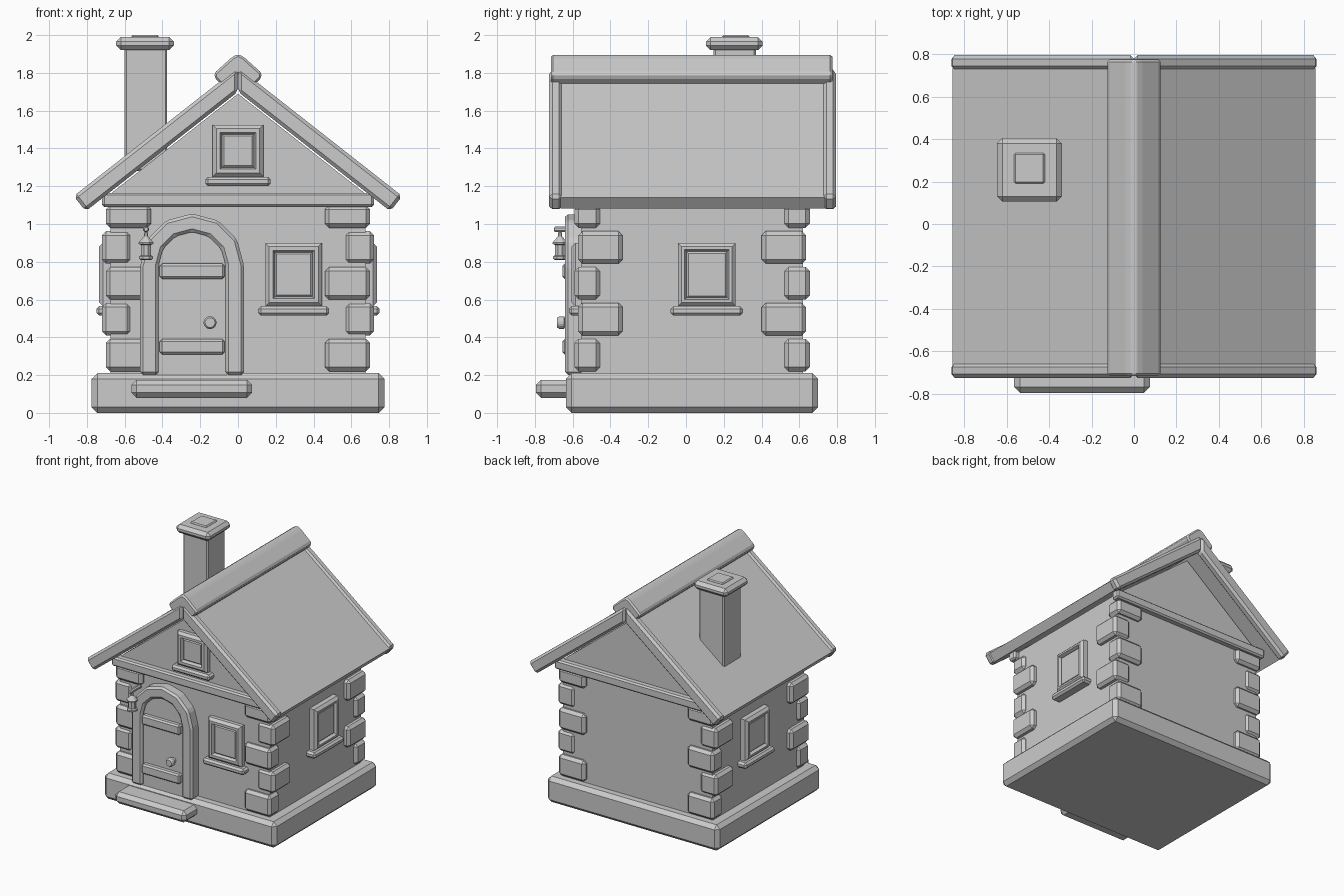
import bpy, bmesh, math
from mathutils import Vector

if "Cube" in bpy.data.objects:
    bpy.data.objects.remove(bpy.data.objects["Cube"], do_unlink=True)

COLOUR = (0.6, 0.6, 0.6, 1)
stone = bpy.data.materials.new("plain grey")
stone.use_nodes = True
stone.diffuse_color = COLOUR
stone.node_tree.nodes["Principled BSDF"].inputs["Base Color"].default_value = COLOUR


def finish(name, bm, bevel=0):
    """Chamfer the mesh and link it as an object."""
    bmesh.ops.recalc_face_normals(bm, faces=bm.faces)
    if bevel:
        sharp = [e for e in bm.edges if e.calc_face_angle(0) > 0.2]
        bmesh.ops.bevel(bm, geom=sharp, offset=bevel, segments=1,
                        affect='EDGES', clamp_overlap=True)
    mesh = bpy.data.meshes.new(name)
    bm.to_mesh(mesh)
    bm.free()
    mesh.materials.append(stone)
    obj = bpy.data.objects.new(name, mesh)
    bpy.context.collection.objects.link(obj)
    return obj


def prism(name, profile, y0, y1, bevel=0):
    """Extrude an x-z profile along y."""
    bm = bmesh.new()
    face = bm.faces.new([bm.verts.new((x, y0, z)) for x, z in profile])
    out = bmesh.ops.extrude_face_region(bm, geom=[face])["geom"]
    moved = [v for v in out if isinstance(v, bmesh.types.BMVert)]
    bmesh.ops.translate(bm, verts=moved, vec=(0, y1 - y0, 0))
    return finish(name, bm, bevel)


def box(name, x0, x1, y0, y1, z0, z1, bevel=0):
    return prism(name, [(x0, z0), (x1, z0), (x1, z1), (x0, z1)], y0, y1, bevel)


def turned(name, loc, rings, sides, axis="z"):
    """Stack of (radius, offset) rings around an axis."""
    bm = bmesh.new()
    loops = []
    for r, h in rings:
        loop = []
        for i in range(sides):
            a = math.tau * (i + 0.5) / sides
            u, v = r * math.cos(a), r * math.sin(a)
            p = (u, v, h) if axis == "z" else (u, h, v)
            loop.append(bm.verts.new(Vector(loc) + Vector(p)))
        loops.append(loop)
    for a, b in zip(loops, loops[1:]):
        for i in range(sides):
            j = (i + 1) % sides
            bm.faces.new((a[i], a[j], b[j], b[i]))
    bm.faces.new(loops[0])
    bm.faces.new(loops[-1])
    return finish(name, bm)


def window(name, w, h, border, depth, loc, turn=0):
    """Framed window with a recessed pane and a sill, facing -y before turning."""
    def ring(k):
        return [(-w + k, k), (w - k, k), (w - k, h - k), (-w + k, h - k)]
    bm = bmesh.new()
    loops = []
    for k, y in ((0, 0.03), (0, -depth + 0.02), (0.02, -depth), (border - 0.01, -depth),
                 (border, -depth + 0.025), (border + 0.01, -depth + 0.015)):
        loops.append([bm.verts.new((x, y, z)) for x, z in ring(k)])
    for a, b in zip(loops, loops[1:]):
        for i in range(4):
            j = (i + 1) % 4
            bm.faces.new((a[i], a[j], b[j], b[i]))
    bm.faces.new(loops[0])
    bm.faces.new(loops[-1])
    frame = finish(name + "_frame", bm)
    sill = box(name + "_sill", -w - 0.038, w + 0.038, -depth - 0.015, 0.03, -0.05, 0, 0.015)
    for obj in (frame, sill):
        obj.location = loc
        obj.rotation_euler.z = turn


# Foundation, doorstep and walls with gables
MID = 0.0325
box("foundation", -0.775, 0.775, -0.635, 0.70, 0, 0.21, 0.03)
box("doorstep", -0.565, 0.075, -0.795, -0.6, 0.08, 0.175, 0.028)
prism("walls", [(-0.675, 0.2), (0.675, 0.2), (0.675, 1.16), (0, 1.69), (-0.675, 1.16)],
      -0.555, 0.62)
for name, y in (("front_beam", -0.57), ("back_beam", 0.635)):
    box(name, -0.72, 0.72, y - 0.035, y + 0.035, 1.09, 1.165, 0.012)

# Corner stones, alternately long on each face
for sx in (-1, 1):
    for sy in (-1, 1):
        for i in range(5):
            z = 0.22 + i * 0.19
            x0, x1, y0, y1 = (0.565, 0.72, 0.368, 0.603) if i % 2 else (0.46, 0.70, 0.488, 0.623)
            xs = sorted((sx * x0, sx * x1))
            ys = sorted((MID + sy * y0, MID + sy * y1))
            box("corner_stone", *xs, *ys, z, min(z + 0.172, 1.10), 0.022)

# Roof slopes, barge boards and ridge cap
ANGLE = math.radians(38.1)
ALONG = Vector((math.cos(ANGLE), -math.sin(ANGLE)))
NORMAL = Vector((math.sin(ANGLE), math.cos(ANGLE)))


def slope(name, side, low, high, length, y0, y1, bevel):
    top = Vector((0, 1.70))
    inner, outer = top + Vector((0, low / NORMAL.y)), top + Vector((0, high / NORMAL.y))
    end = top + ALONG * length
    pts = [inner, end + NORMAL * low, end + NORMAL * high, outer]
    prism(name, [(side * p.x, p.y) for p in pts], y0, y1, bevel)


for side, label in ((1, "left"), (-1, "right")):
    slope(label + "_roof", side, 0.012, 0.088, 1.018, -0.665, 0.735, 0)
    slope(label + "_front_barge_board", side, 0, 0.102, 1.025, -0.725, -0.655, 0.018)
    slope(label + "_back_barge_board", side, 0, 0.102, 1.025, 0.725, 0.795, 0.018)
prism("ridge_cap", [(0.03, 1.885), (0.125, 1.80), (0.125, 1.775), (0.085, 1.735), (0, 1.79),
                    (-0.085, 1.735), (-0.125, 1.775), (-0.125, 1.80), (-0.03, 1.885), (0, 1.90)],
      -0.715, 0.775, 0.012)

# Chimney
box("chimney_shaft", -0.60, -0.375, 0.145, 0.37, 1.28, 1.94, 0.01)
box("chimney_cap", -0.645, -0.34, 0.105, 0.405, 1.92, 1.99, 0.025)
box("chimney_opening", -0.565, -0.42, 0.19, 0.335, 1.97, 2.0, 0.008)

# Windows
window("attic_window", 0.135, 0.275, 0.05, 0.05, (0, -0.555, 1.25))
window("front_window", 0.15, 0.335, 0.05, 0.05, (0.295, -0.555, 0.565))
window("left_window", 0.153, 0.335, 0.045, 0.06, (0.675, 0.11, 0.565), math.pi / 2)
window("right_window", 0.153, 0.335, 0.045, 0.06, (-0.675, 0.11, 0.565), -math.pi / 2)

# Arched door and its surround
DOOR_X, SPRING = -0.243, 0.78


def arch(radius):
    pts = [(DOOR_X + radius, 0.2)]
    for i in range(7):
        a = math.pi * i / 6
        pts.append((DOOR_X + radius * math.cos(a), SPRING + radius * math.sin(a)))
    return pts + [(DOOR_X - radius, 0.2)]


prism("door_surround", arch(0.275) + arch(0.178)[::-1], -0.64, -0.54, 0.016)
prism("door", arch(0.185), -0.615, -0.54)
for z in (0.31, 0.71):
    box("door_strap", DOOR_X - 0.172, DOOR_X + 0.172, -0.655, -0.6, z, z + 0.08, 0.012)
turned("door_knob", (-0.148, -0.61, 0.478),
       [(0.02, 0), (0.02, -0.03), (0.034, -0.035), (0.034, -0.06), (0.026, -0.072)], 16, "y")

# Hanging lantern
LAMP = (-0.487, -0.667, 0.81)
turned("lantern", LAMP,
       [(0.03, 0), (0.04, 0.006), (0.04, 0.018), (0.03, 0.024), (0.03, 0.08), (0.042, 0.085),
        (0.042, 0.092), (0.012, 0.125), (0.008, 0.165)], 8)
turned("lantern_bracket", (LAMP[0], -0.57, 0.972),
       [(0.016, 0), (0.016, -0.12), (0.01, -0.13)], 8, "y")
